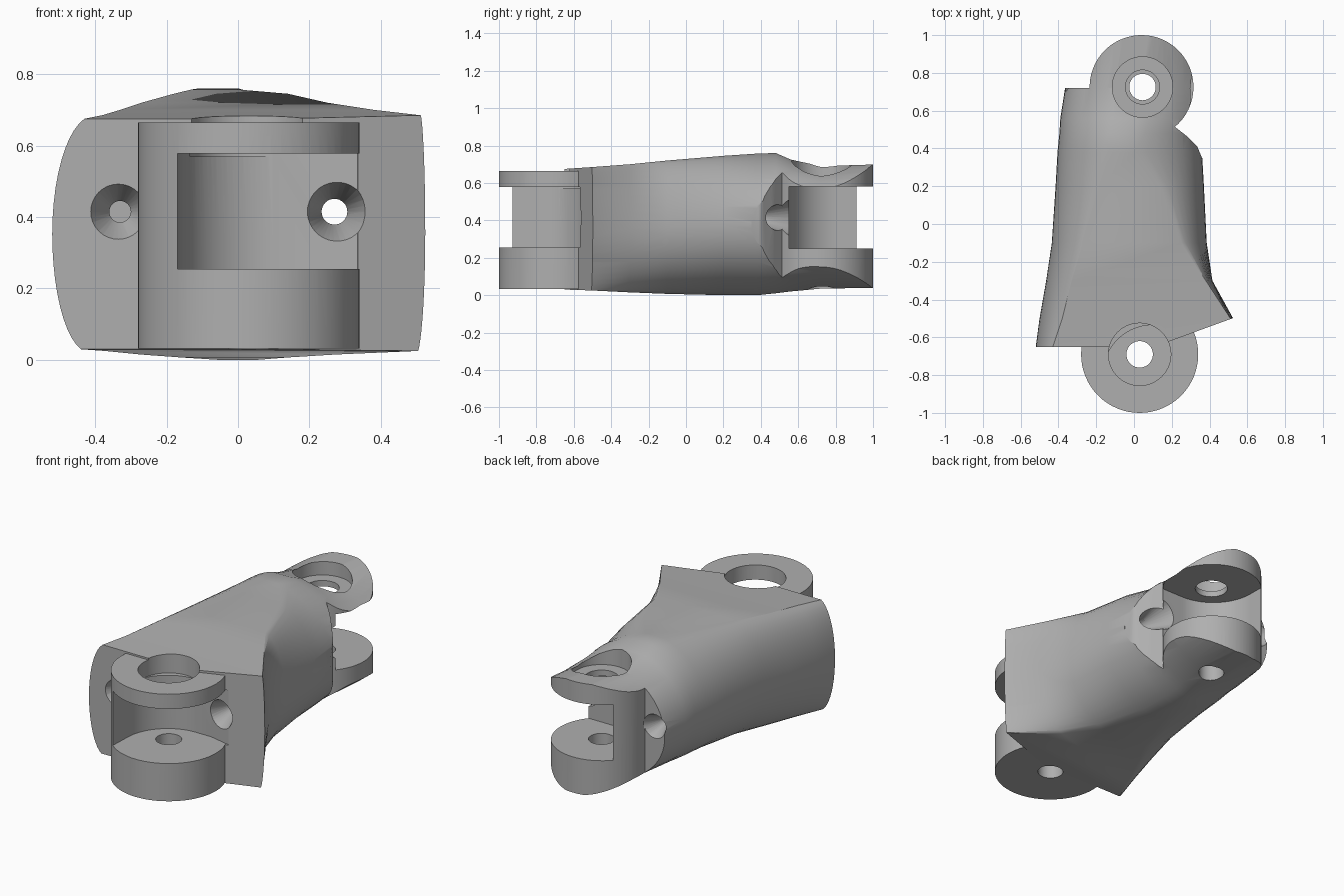
import bpy, bmesh
from math import sin, cos, pi, radians

cube = bpy.data.objects.get("Cube")
if cube:
    bpy.data.objects.remove(cube, do_unlink=True)

grey = bpy.data.materials.new("plain_grey")
grey.use_nodes = True
colour = (0.43, 0.43, 0.43, 1)
grey.diffuse_color = colour
grey.node_tree.nodes["Principled BSDF"].inputs["Base Color"].default_value = colour


def loft(name, rings):
    bm = bmesh.new()
    loops = [[bm.verts.new(p) for p in ring] for ring in rings]
    for a, b in zip(loops, loops[1:]):
        for i in range(len(a)):
            j = (i + 1) % len(a)
            bm.faces.new((a[i], a[j], b[j], b[i]))
    bm.faces.new(loops[0])
    bm.faces.new(loops[-1])
    bmesh.ops.triangulate(bm, faces=bm.faces)
    bmesh.ops.recalc_face_normals(bm, faces=bm.faces)
    mesh = bpy.data.meshes.new(name)
    bm.to_mesh(mesh)
    bm.free()
    mesh.materials.append(grey)
    ob = bpy.data.objects.new(name, mesh)
    bpy.context.collection.objects.link(ob)
    return ob


def prism(name, outline, z0, z1):
    return loft(name, [[(x, y, z) for x, y in outline] for z in (z0, z1)])


def arc(cx, cy, r, start, end, n=48):
    angles = [radians(start + (end - start) * i / n) for i in range(n + 1)]
    return [(cx + r * cos(a), cy + r * sin(a)) for a in angles]


def disc(name, cx, cy, r, z0, z1):
    return prism(name, arc(cx, cy, r, 0, 360, 64)[:-1], z0, z1)


def funnel(name, x, z, y0, y1, r0, r1):
    # round bore along y, tapering from r0 to r1
    return loft(name, [[(px, y, pz) for px, pz in arc(x, z, r, 0, 360, 32)[:-1]]
                       for y, r in ((y0, r0), (y1, r1))])


def combine(target, tool, operation="DIFFERENCE"):
    mod = target.modifiers.new("join", "BOOLEAN")
    mod.operation, mod.object, mod.solver = operation, tool, "EXACT"
    bpy.context.view_layer.objects.active = target
    bpy.ops.object.modifier_apply(modifier=mod.name)
    bpy.data.objects.remove(tool, do_unlink=True)


def section(y, left, right, top_left, top_right, low_left, low_right, top, bottom, n=20):
    # flat top and bottom, creased where they meet the bulging sides
    limit = radians(76)
    mid, half = (top + bottom) / 2, (top - bottom) / 2
    ring = []
    for side, upper, lower, turn in ((left, top_left, low_left, 1),
                                     (right, top_right, low_right, -1)):
        for i in range(n + 1):
            a = turn * limit * (1 - 2 * i / n)
            bulge = (cos(a) - cos(limit)) / (1 - cos(limit))
            flat = upper if a > 0 else lower
            ring.append((flat + (side - flat) * bulge, y, mid + half * sin(a) / sin(limit)))
    return ring


# Body: y, left, right, top flat from and to, bottom flat from and to, top, bottom
body = loft("link_body", [section(*s) for s in (
    (-.65, -.52, .62, -.43, .61, -.44, .61, .675, .03),
    (-.50, -.50, .525, -.38, .51, -.37, .50, .685, .025),
    (-.30, -.465, .415, -.33, .38, -.27, .27, .70, .015),
    (-.10, -.435, .385, -.27, .25, -.16, .14, .72, .007),
    (.20, -.415, .37, -.18, .14, -.05, .05, .745, 0),
    (.38, -.405, .36, -.13, 0, -.02, .04, .757, 0),
    (.48, -.395, .36, -.11, 0, -.02, .04, .76, .01),
    (.56, -.39, .38, -.11, .02, -.02, .05, .725, .02),
    (.72, -.365, .42, -.10, .03, -.03, .06, .69, .035),
    (1.05, -.36, .42, -.06, .1, -.03, .1, .70, .04))])

# Slanted front corner, then the rear trimmed to a shoulder and a round lug
combine(body, prism("corner_cutter", [(.1, -.653), (.3, -.58), (.8, -.398), (.8, -.9), (.1, -.9)], -.2, 1))
rear = [(-.7, .72), (-.235, .72)] + arc(.04, .725, .275, 179, -50)
rear += [(.28, .465), (.335, .41), (.36, .35), (.8, .35), (.8, 1.3), (-.7, 1.3)]
combine(body, prism("rear_cutter", rear, -.2, 1))

# Front lug
combine(body, disc("front_lug", .03, -.69, .31, .032, .665), "UNION")

# Hinge slots: a side wall curving round into the back wall
slot = [(-.18, -1.2)] + arc(.10, -.80, .265, 180, 90, 24)
slot += [(.2, -.535), (.335, -.565), (.36, -.62), (.36, -1.2)]
combine(body, prism("front_slot", slot, .255, .578))
slot = [(-.165, 1.2)] + arc(.11, .82, .27, 180, 270, 24) + [(.6, .55), (.6, 1.2)]
combine(body, prism("rear_slot", slot, .25, .58))

# Pin holes
for x, y, r, z0, z1 in ((.03, -.69, .165, .57, .9), (.03, -.69, .07, -.1, .4),
                        (.045, .725, .16, .615, .9), (.045, .725, .09, .56, .9),
                        (.045, .725, .07, -.1, .4)):
    combine(body, disc("pin_hole", x, y, r, z0, z1))

# Cord channels with flared mouths
for x, z, y0, y1, r0, r1 in ((.27, .415, -.8, .8, .036, .036),
                             (.27, .415, -.57, -.42, .09, .03),
                             (.27, .415, .56, .38, .1, .03),
                             (-.33, .415, -.8, -.25, .03, .03),
                             (-.335, .415, -.655, -.55, .08, .022),
                             (-.30, .415, .8, .3, .03, .03),
                             (-.30, .415, .73, .62, .075, .022)):
    combine(body, funnel("channel", x, z, y0, y1, r0, r1))

# Smooth faces with crisp edges
bpy.ops.object.select_all(action="DESELECT")
body.select_set(True)
bpy.context.view_layer.objects.active = body
bpy.ops.object.shade_smooth_by_angle(angle=radians(28))
